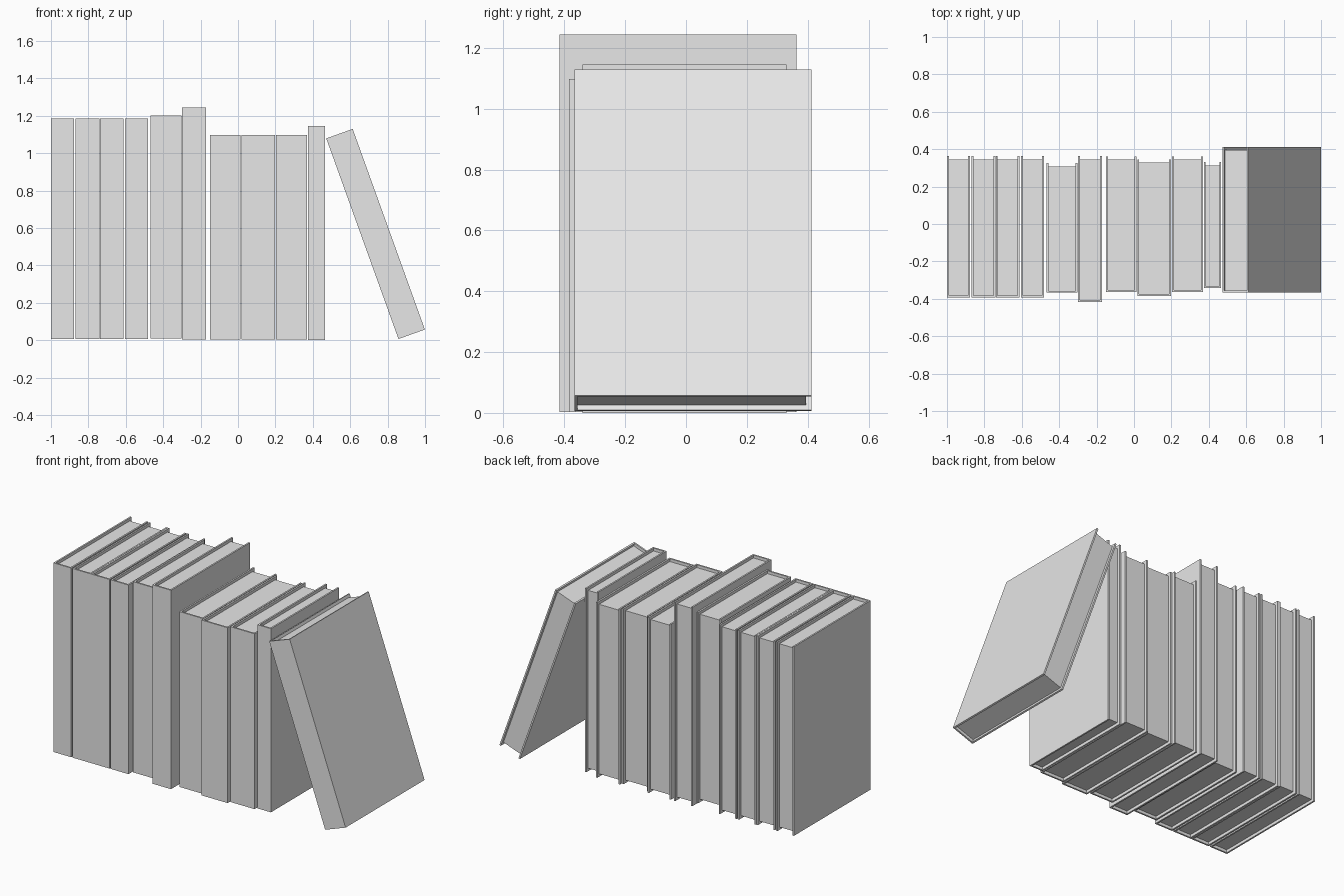
import bpy
import math
from mathutils import Matrix, Vector

cube = bpy.data.objects.get("Cube")
if cube:
    bpy.data.objects.remove(cube, do_unlink=True)

grey = bpy.data.materials.new("plain_grey")
grey.use_nodes = True
colour = (0.8, 0.8, 0.8, 1)
grey.diffuse_color = colour
grey.node_tree.nodes["Principled BSDF"].inputs["Base Color"].default_value = colour

BOARD = 0.01    # thickness of boards and spine
RECESS = 0.018  # how far the pages sit inside the cover


def extrude_profile(name, profile, z0, z1, place):
    """Prism from a closed outline in plan, between two heights."""
    n = len(profile)
    verts = [(x, y, z) for z in (z0, z1) for x, y in profile]
    faces = [tuple(reversed(range(n))), tuple(range(n, 2 * n))]
    faces += [(i, (i + 1) % n, (i + 1) % n + n, i + n) for i in range(n)]
    mesh = bpy.data.meshes.new(name)
    mesh.from_pydata(verts, [], faces)
    mesh.materials.append(grey)
    obj = bpy.data.objects.new(name, mesh)
    obj.matrix_world = place
    bpy.context.collection.objects.link(obj)


def book(name, width, height, front, back, place):
    """Hard cover open at the fore edge, with a recessed page block."""
    inner, spine, fore = width - BOARD, front + BOARD, back - RECESS
    cover = [(0, front), (width, front), (width, back), (inner, back),
             (inner, spine), (BOARD, spine), (BOARD, back), (0, back)]
    pages = [(BOARD, spine), (inner, spine), (inner, fore), (BOARD, fore)]
    extrude_profile(name + "_cover", cover, 0, height, place)
    extrude_profile(name + "_pages", pages, RECESS, height - RECESS, place)


# Upright books: left edge, right edge, bottom, top, front, back
upright = [
    (-1.0, -0.877, 0.005, 1.185, -0.393, 0.364),
    (-0.868, -0.741, 0.005, 1.185, -0.393, 0.364),
    (-0.739, -0.612, 0.005, 1.185, -0.393, 0.364),
    (-0.604, -0.481, 0.005, 1.185, -0.393, 0.364),
    (-0.468, -0.302, 0.01, 1.20, -0.367, 0.325),
    (-0.30, -0.171, 0.003, 1.244, -0.416, 0.364),
    (-0.15, 0.013, 0.003, 1.097, -0.364, 0.362),
    (0.018, 0.198, 0.003, 1.097, -0.385, 0.346),
    (0.203, 0.369, 0.003, 1.097, -0.364, 0.362),
    (0.373, 0.466, 0.0, 1.146, -0.341, 0.331),
]
for i, (x0, x1, z0, z1, front, back) in enumerate(upright, 1):
    book(f"upright_book_{i}", x1 - x0, z1 - z0, front, back,
         Matrix.Translation((x0, 0, z0)))

# Leaning book at the end of the row
lean = Matrix.Rotation(math.radians(-19.8), 4, "Y")
book("leaning_book", 0.15, 1.14, -0.366, 0.413,
     Matrix.Translation(Vector((0.858, 0, 0.006))) @ lean)
